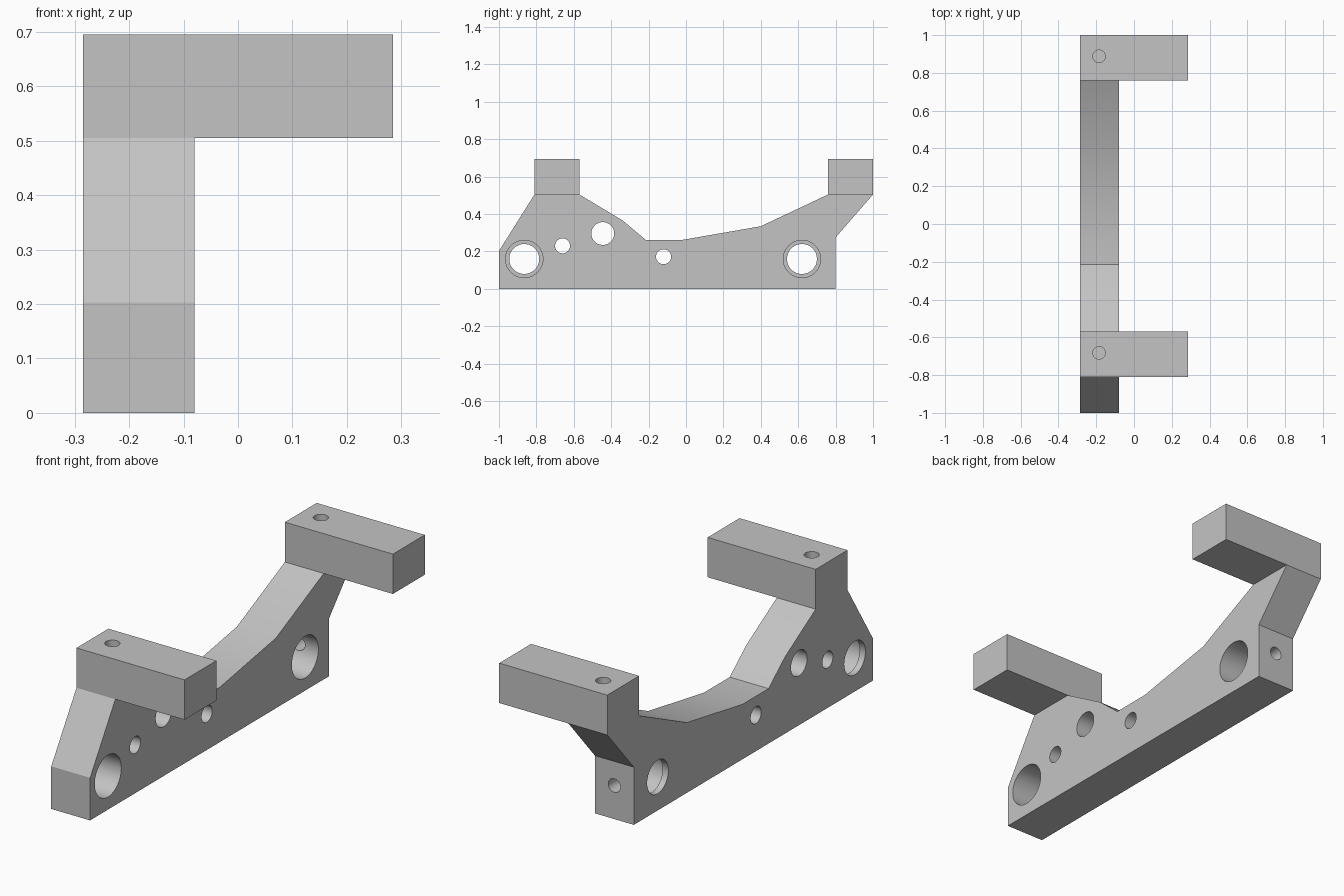
import bpy
import bmesh
import math
from mathutils import Matrix, Vector

cube = bpy.data.objects.get("Cube")
if cube:
    bpy.data.objects.remove(cube, do_unlink=True)

X_OUT, X_IN, X_TIP = -0.285, -0.08, 0.285   # plate faces and arm tips
ARM_LOW, TOP = 0.505, 0.695
ARMS = [(-0.81, -0.57), (0.76, 1.0)]        # y span of each arm

grey = bpy.data.materials.new("plain grey")
grey.use_nodes = True
grey.diffuse_color = (0.55, 0.55, 0.55, 1)
grey.node_tree.nodes["Principled BSDF"].inputs["Base Color"].default_value = (0.55, 0.55, 0.55, 1)


def finish(bm, name):
    bmesh.ops.recalc_face_normals(bm, faces=bm.faces)
    mesh = bpy.data.meshes.new(name)
    bm.to_mesh(mesh)
    bm.free()
    mesh.materials.append(grey)
    obj = bpy.data.objects.new(name, mesh)
    bpy.context.collection.objects.link(obj)
    return obj


def plate(name, outline, x0, x1):
    """Extrude a (y, z) outline along x."""
    bm = bmesh.new()
    face = bm.faces.new([bm.verts.new((x0, y, z)) for y, z in outline])
    new = bmesh.ops.extrude_face_region(bm, geom=[face])["geom"]
    bmesh.ops.translate(bm, vec=(x1 - x0, 0, 0),
                        verts=[v for v in new if isinstance(v, bmesh.types.BMVert)])
    return finish(bm, name)


def rod(name, start, end, radius):
    """Cylinder between two points."""
    a, b = Vector(start), Vector(end)
    turn = (b - a).to_track_quat('Z', 'Y').to_matrix().to_4x4()
    bm = bmesh.new()
    bmesh.ops.create_cone(bm, cap_ends=True, segments=48, radius1=radius, radius2=radius,
                          depth=(b - a).length, matrix=Matrix.Translation((a + b) / 2) @ turn)
    return finish(bm, name)


def combine(target, tool, operation):
    tool.hide_render = True
    mod = target.modifiers.new(operation, 'BOOLEAN')
    mod.operation, mod.solver, mod.object = operation, 'EXACT', tool
    bpy.context.view_layer.objects.active = target
    bpy.ops.object.modifier_apply(modifier=mod.name)
    bpy.data.objects.remove(tool, do_unlink=True)


# Side plate with two raised posts
(f0, f1), (b0, b1) = ARMS
bracket = plate("bracket", [
    (-1, 0), (0.8, 0), (0.8, 0.275), (b1, ARM_LOW), (b1, TOP), (b0, TOP), (b0, ARM_LOW),
    (0.4, 0.335), (-0.02, 0.262), (-0.215, 0.262), (-0.34, 0.367),
    (f1, ARM_LOW), (f1, TOP), (f0, TOP), (f0, ARM_LOW), (-1, 0.203)], X_OUT, X_IN)

# Arms reaching sideways from the posts
for y0, y1 in ARMS:
    arm = plate("arm", [(y0, ARM_LOW), (y1, ARM_LOW), (y1, TOP), (y0, TOP)], -0.18, X_TIP)
    combine(bracket, arm, 'UNION')

# Plain cross holes through the plate
for y, z, r in [(-0.66, 0.23, 0.04), (-0.445, 0.296, 0.061), (-0.12, 0.172, 0.04)]:
    combine(bracket, rod("hole", (-0.4, y, z), (0.1, y, z), r), 'DIFFERENCE')

# Stepped bores with a thin lip on the outer face
for y in (-0.865, 0.62):
    combine(bracket, rod("bore", (-0.4, y, 0.16), (0.1, y, 0.16), 0.08), 'DIFFERENCE')
    combine(bracket, rod("wide_bore", (X_OUT + 0.03, y, 0.16), (0.1, y, 0.16), 0.1), 'DIFFERENCE')

# Blind screw holes in the arm tops
for y0, y1 in ARMS:
    y = (y0 + y1) / 2 + 0.008
    combine(bracket, rod("screw_hole", (-0.185, y, ARM_LOW), (-0.185, y, 0.9), 0.033), 'DIFFERENCE')

# End hole running into the rear bore
combine(bracket, rod("end_hole", (-0.182, 0.62, 0.16), (-0.182, 0.95, 0.16), 0.032), 'DIFFERENCE')

bpy.ops.object.select_all(action='DESELECT')
bracket.select_set(True)
bpy.context.view_layer.objects.active = bracket
bpy.ops.object.shade_smooth_by_angle(angle=math.radians(28))
